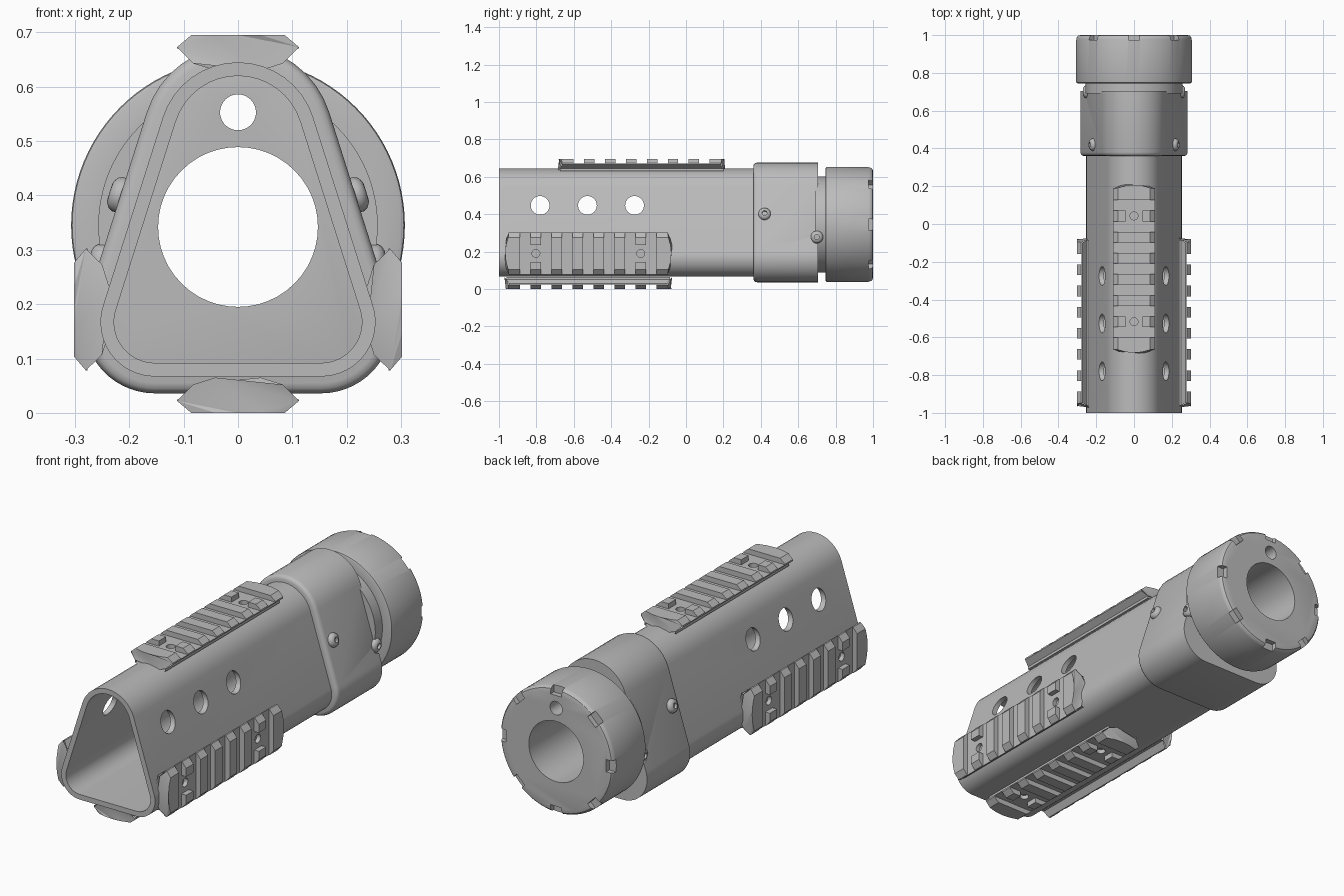
import bpy, bmesh, math
from mathutils import Matrix, Vector

if "Cube" in bpy.data.objects:
    bpy.data.objects.remove(bpy.data.objects["Cube"])

grey = bpy.data.materials.new("satin grey")
grey.diffuse_color = (0.5, 0.5, 0.5, 1)
grey.use_nodes = True
grey.node_tree.nodes["Principled BSDF"].inputs["Base Color"].default_value = grey.diffuse_color


def make(name, bm, matrix=Matrix()):
    bmesh.ops.recalc_face_normals(bm, faces=bm.faces)
    me = bpy.data.meshes.new(name)
    bm.to_mesh(me)
    bm.free()
    me.materials.append(grey)
    ob = bpy.data.objects.new(name, me)
    ob.matrix_world = matrix
    bpy.context.collection.objects.link(ob)
    return ob


def loft(name, loops, ring=False, matrix=Matrix()):
    """Skin equal-length loops; cap the ends, or join last to first if ring."""
    bm = bmesh.new()
    rows = [[bm.verts.new(p) for p in loop] for loop in loops]
    n = len(rows[0])
    pairs = list(zip(rows, rows[1:])) + ([(rows[-1], rows[0])] if ring else [])
    for a, b in pairs:
        for i in range(n):
            j = (i + 1) % n
            bm.faces.new((a[i], a[j], b[j], b[i]))
    if not ring:
        bm.faces.new(rows[0])
        bm.faces.new(rows[-1])
    return make(name, bm, matrix)


def boxes(items):
    """Cutter made of separate boxes given as (centre, size)."""
    bm = bmesh.new()
    for c, s in items:
        bmesh.ops.create_cube(bm, size=1, matrix=Matrix.Translation(c) @ Matrix.Diagonal((*s, 1)))
    return make("cutter", bm)


def cylinders(items, axis):
    """Cutter made of separate cylinders given as (centre, radius, length)."""
    rot = Vector((0, 0, 1)).rotation_difference(Vector(axis)).to_matrix().to_4x4()
    bm = bmesh.new()
    for c, r, d in items:
        bmesh.ops.create_cone(bm, cap_ends=True, segments=48, radius1=r, radius2=r, depth=d,
                              matrix=Matrix.Translation(c) @ rot)
    return make("cutter", bm)


def cut(ob, cutter):
    cutter.hide_render = True
    mod = ob.modifiers.new("cut", 'BOOLEAN')
    mod.operation, mod.solver, mod.object = 'DIFFERENCE', 'EXACT', cutter
    bpy.context.view_layer.update()
    me = bpy.data.meshes.new_from_object(ob.evaluated_get(bpy.context.evaluated_depsgraph_get()))
    ob.modifiers.clear()
    ob.data = me
    bpy.data.objects.remove(cutter)


SLOPE = 17.6  # tilt of the sloping side walls, degrees


def triangle(offset, y):
    """Rounded triangle section made of three tangent arcs."""
    pts = []
    for cx, cz, r, a0, a1 in ((0, .5, .145, SLOPE, 180 - SLOPE),
                              (-.153, .167, .1, 180 - SLOPE, 270),
                              (.153, .167, .1, 270, 360 + SLOPE)):
        for i in range(17):
            a = math.radians(a0 + (a1 - a0) * i / 16)
            pts.append((cx + (r + offset) * math.cos(a), y, cz + (r + offset) * math.sin(a)))
    return pts


def circle(r, y, z=.345, n=96):
    return [(r * math.cos(2 * math.pi * i / n), y, z + r * math.sin(2 * math.pi * i / n))
            for i in range(n)]


# Hollow triangular body with three round vents through both sides
body = loft("handguard_tube", [triangle(0, -1), triangle(0, .4), triangle(-.025, .4),
                               triangle(-.025, -1)], ring=True)
cut(body, cylinders([((0, y, .447), .05, 1) for y in (-.78, -.527, -.275)], (1, 0, 0)))


def bore(ob):
    cut(ob, cylinders([((0, .7, .342), .147, 1), ((0, .7, .553), .033, 1)], (0, 1, 0)))


# Collar with rounded front edge, bore and screw pockets
collar = loft("collar", [triangle(.012, .36), triangle(.022, .363), triangle(.028, .369),
                         triangle(.031, .38), triangle(.031, .705)])
bore(collar)
cut(collar, cylinders([((s * .305, .705, .278), .036, .1) for s in (-1, 1)], (1, 0, 0)))

# Neck and notched round end cap
cap = loft("end_cap", [circle(r, y) for r, y in (
    (.257, .69), (.257, .745), (.298, .745), (.305, .748), (.307, .755),
    (.307, .978), (.304, .989), (.297, .997), (.286, 1))])
bore(cap)
bm = bmesh.new()
for k in range(8):
    m = (Matrix.Translation((0, 1, .345)) @ Matrix.Rotation(k * math.pi / 4, 4, 'Y')
         @ Matrix.Translation((0, 0, .32)) @ Matrix.Diagonal((.06, .05, .1, 1)))
    bmesh.ops.create_cube(bm, size=1, matrix=m)
cut(cap, make("cutter", bm))

# Accessory rail: bowed ends, cross slots, two bolt recesses
half = [(0, 0), (.042, 0), (.083, 0), (.083, .013), (.112, .035), (.112, .043),
        (.086, .065), (.042, .065), (0, .065)]
section = half + [(-u, h) for u, h in half[-2:0:-1]]


def rail_end(s):
    return [(u, s * (.4525 - 2.2 * u * u - (.008 if h > .06 else 0)), h) for u, h in section]


rail = loft("top_rail", [rail_end(s) for s in (-1, 1)])
PITCH = .112
cut(rail, boxes([((0, k * PITCH, .09), (.4, .056, .1)) for k in range(-3, 4)]))
cut(rail, boxes([((0, s * .28, .09), (.09, .07, .1)) for s in (-1, 1)]))
cut(rail, cylinders([((0, s * .28, .06), .021, .08) for s in (-1, 1)], (0, 0, 1)))
rail.location = (0, -.2375, .63)
for name, loc, turn in (("right_rail", (.237, -.5225, .19), 90),
                        ("left_rail", (-.237, -.5225, .19), -90),
                        ("bottom_rail", (0, -.5225, .065), 180)):
    ob = bpy.data.objects.new(name, rail.data)
    ob.matrix_world = Matrix.Translation(loc) @ Matrix.Rotation(math.radians(turn), 4, 'Y')
    bpy.context.collection.objects.link(ob)

# Button-head screws on the collar and in the neck pockets
tilt = math.radians(SLOPE)
for side, s in (("right", 1), ("left", -1)):
    for name, loc, axis in (("collar_screw", (s * .214, .42, .4), (s * math.cos(tilt), 0, math.sin(tilt))),
                            ("neck_screw", (s * .248, .70, .278), (s, 0, 0))):
        rot = Vector((0, 1, 0)).rotation_difference(Vector(axis)).to_matrix().to_4x4()
        loft(side + "_" + name, [circle(r, h, 0, 24) for r, h in (
            (.033, -.01), (.033, .008), (.029, .016), (.02, .022), (.013, .023), (.013, .01))],
            matrix=Matrix.Translation(loc) @ rot)

# Smooth shading with sharp edges kept
for ob in bpy.context.scene.objects:
    ob.select_set(True)
    bpy.context.view_layer.objects.active = ob
bpy.ops.object.shade_smooth_by_angle(angle=math.radians(30))
